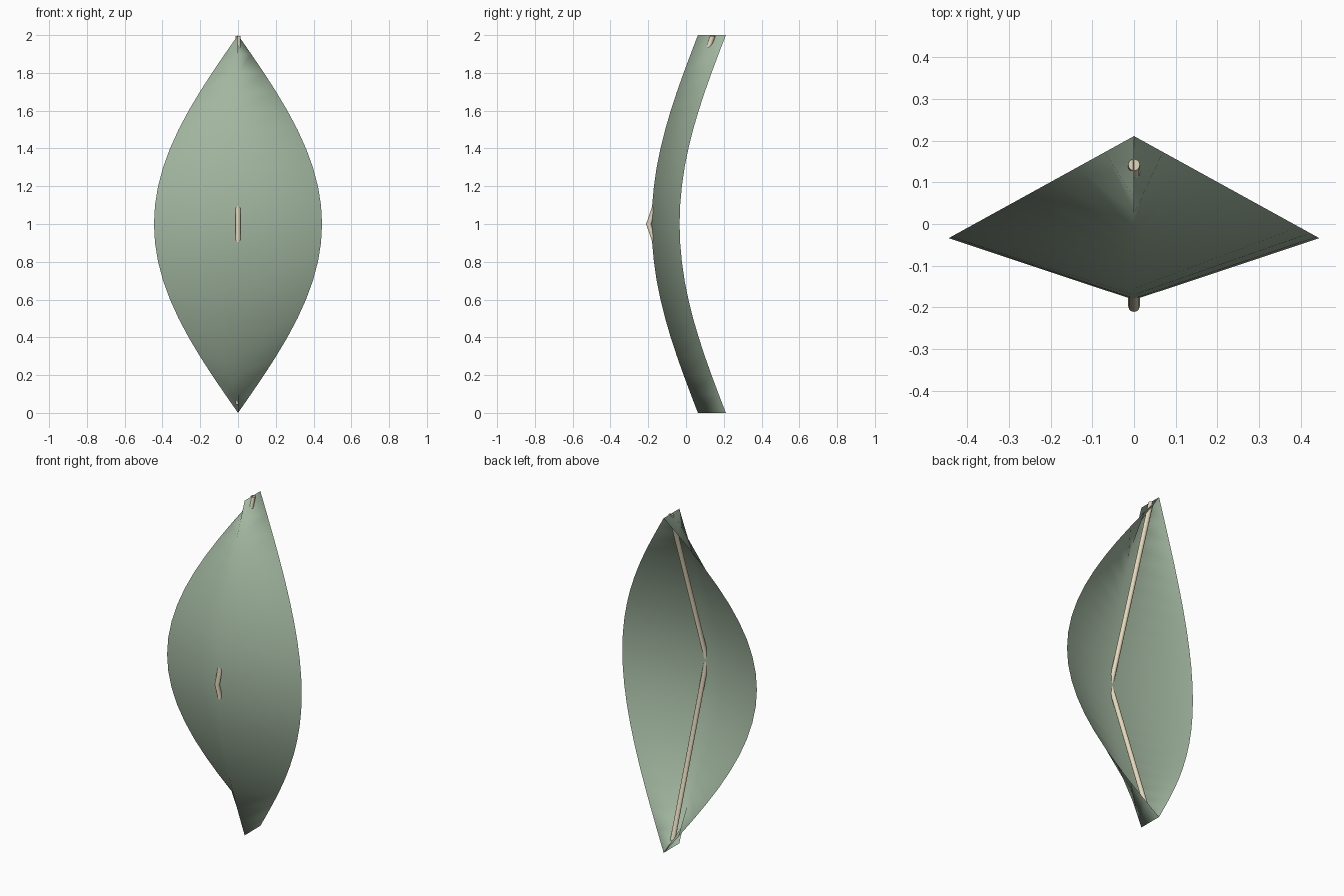
import bpy, bmesh, math

if "Cube" in bpy.data.objects:
    bpy.data.objects.remove(bpy.data.objects["Cube"])


def material(name, color):
    m = bpy.data.materials.new(name)
    m.diffuse_color = color
    m.use_nodes = True
    m.node_tree.nodes["Principled BSDF"].inputs["Base Color"].default_value = m.diffuse_color
    return m


def add_mesh(name, bm, mat):
    me = bpy.data.meshes.new(name)
    bm.to_mesh(me)
    bm.free()
    ob = bpy.data.objects.new(name, me)
    bpy.context.collection.objects.link(ob)
    me.materials.append(mat)
    for p in me.polygons:
        p.use_smooth = True
    return ob


green = material("shell_green", (0.36, 0.47, 0.35, 1))
wood = material("frame_wood", (0.78, 0.68, 0.50, 1))

# Leaf-shaped shell: V cross-section bowed along its height
ROWS, HALF_W, FOLD = 20, 0.445, 0.148
bm = bmesh.new()
rows = []
for i in range(ROWS + 1):
    z = 2 * i / ROWS
    s = math.sin(math.pi * z / 2)
    y = 0.063 - 0.245 * s
    rows.append([bm.verts.new(c) for c in (
        (-HALF_W * s, y + FOLD, z), (0, y, z), (HALF_W * s, y + FOLD, z))])
for a, b in zip(rows, rows[1:]):
    for k in range(2):
        bm.faces.new((a[k], a[k + 1], b[k + 1], b[k]))
add_mesh("leaf_shell", bm, green)

# Bent spine rod behind the shell, poking through at mid-height and at the top
SIDES, R = 12, 0.014
bm = bmesh.new()
rings = []
for y, z in ((0.125, 0.045), (-0.197, 1.0), (0.142, 1.996)):
    rings.append([bm.verts.new((R * math.cos(t), y + R * math.sin(t), z))
                  for t in (2 * math.pi * k / SIDES for k in range(SIDES))])
for a, b in zip(rings, rings[1:]):
    for k in range(SIDES):
        n = (k + 1) % SIDES
        bm.faces.new((a[k], a[n], b[n], b[k]))
bm.faces.new(rings[0][::-1])
bm.faces.new(rings[-1])
rod = add_mesh("spine_rod", bm, wood)
bpy.context.view_layer.objects.active = rod
rod.select_set(True)
bpy.ops.object.shade_smooth_by_angle(angle=math.radians(50))
